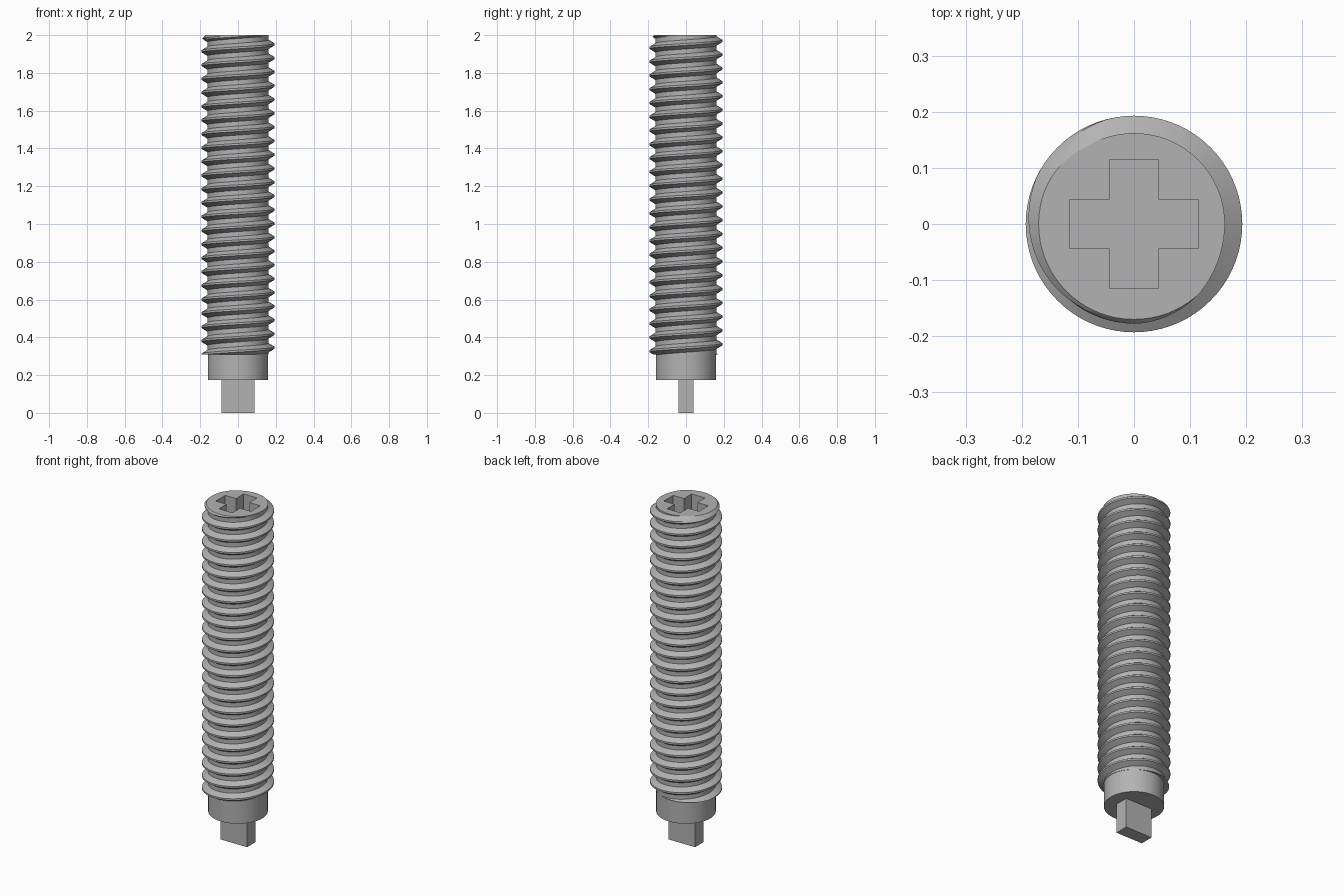
import bpy, bmesh, math

if "Cube" in bpy.data.objects:
    bpy.data.objects.remove(bpy.data.objects["Cube"])

TOP, THREAD_START, COLLAR_BASE = 2.0, 0.31, 0.175
ROOT, CREST, COLLAR_R = 0.162, 0.193, 0.16
PITCH, SEGMENTS, CREST_Z = 0.073, 72, 0.345

steel = bpy.data.materials.new("grey steel")
steel.use_nodes = True
colour = (0.45, 0.45, 0.45, 1)
steel.diffuse_color = colour
steel.node_tree.nodes["Principled BSDF"].inputs["Base Color"].default_value = colour


def make_object(name, bm):
    bmesh.ops.recalc_face_normals(bm, faces=bm.faces)
    mesh = bpy.data.meshes.new(name)
    bm.to_mesh(mesh)
    bm.free()
    mesh.materials.append(steel)
    obj = bpy.data.objects.new(name, mesh)
    bpy.context.collection.objects.link(obj)
    return obj


def activate(obj):
    bpy.ops.object.select_all(action='DESELECT')
    obj.select_set(True)
    bpy.context.view_layer.objects.active = obj


def box(name, half_x, half_y, z0, z1):
    bm = bmesh.new()
    bmesh.ops.create_cube(bm, size=1)
    for v in bm.verts:
        v.co.x *= 2 * half_x
        v.co.y *= 2 * half_y
        v.co.z = z0 if v.co.z < 0 else z1
    return make_object(name, bm)


# Threaded rod: one thread profile swept along a right-handed helix
profile = [(-0.42, 0), (-0.33, 0), (-0.2, 0.5), (-0.07, 1), (0.07, 1), (0.2, 0.5), (0.33, 0), (0.42, 0)]
turns = range(-3, math.ceil((TOP - THREAD_START) / PITCH) + 3)
bm = bmesh.new()
columns = []
for s in range(SEGMENTS):
    a = math.tau * s / SEGMENTS
    column = []
    for n in turns:
        for offset, height in profile:
            z = CREST_Z + PITCH * (n + offset + s / SEGMENTS)
            r = ROOT + (CREST - ROOT) * height
            r = min(r, max(ROOT, 0.17 + (TOP - z)))   # chamfered tip
            column.append(bm.verts.new((r * math.cos(a), r * math.sin(a), z)))
    columns.append(column)
for s in range(SEGMENTS):
    here = columns[s]
    there = columns[s + 1] if s + 1 < SEGMENTS else columns[0][len(profile):]
    for i in range(len(there) - 1 if len(there) < len(here) else len(here) - 1):
        bm.faces.new((here[i], there[i], there[i + 1], here[i + 1]))
for z, direction in ((TOP, 1), (THREAD_START, -1)):
    cut = bmesh.ops.bisect_plane(bm, geom=bm.verts[:] + bm.edges[:] + bm.faces[:],
                                 plane_co=(0, 0, z), plane_no=(0, 0, direction), clear_outer=True)
    rim = [e for e in cut["geom_cut"] if isinstance(e, bmesh.types.BMEdge)]
    bmesh.ops.contextual_create(bm, geom=rim)
rod = make_object("threaded_rod", bm)

# Cross-shaped drive recess
bm = bmesh.new()
ARM, SLOT, DEPTH = 0.115, 0.044, 0.12
outline = []
for k in range(4):
    c, s = round(math.cos(k * math.pi / 2)), round(math.sin(k * math.pi / 2))
    for x, y in ((SLOT, SLOT), (ARM, SLOT), (ARM, -SLOT))[::-1]:
        outline.append(bm.verts.new((c * x - s * y, s * x + c * y, TOP - DEPTH)))
floor = bm.faces.new(outline)
walls = bmesh.ops.extrude_face_region(bm, geom=[floor])
for v in walls["geom"]:
    if isinstance(v, bmesh.types.BMVert):
        v.co.z = TOP + 0.1
cutter = make_object("recess_cutter", bm)
cutter.hide_render = True
activate(rod)
cut = rod.modifiers.new("drive_recess", 'BOOLEAN')
cut.operation, cut.object, cut.solver = 'DIFFERENCE', cutter, 'EXACT'
bpy.ops.object.modifier_apply(modifier=cut.name)
bpy.data.objects.remove(cutter)
bpy.ops.object.shade_smooth_by_angle(angle=math.radians(25))

# Plain collar below the thread
bm = bmesh.new()
bmesh.ops.create_cone(bm, cap_ends=True, segments=SEGMENTS, radius1=COLLAR_R, radius2=COLLAR_R,
                      depth=THREAD_START - COLLAR_BASE)
bmesh.ops.translate(bm, verts=bm.verts, vec=(0, 0, (THREAD_START + COLLAR_BASE) / 2))
collar = make_object("collar", bm)
activate(collar)
bpy.ops.object.shade_smooth_by_angle(angle=math.radians(30))

# Flat drive tang at the foot
box("drive_tang", 0.0875, 0.04, 0, COLLAR_BASE)
